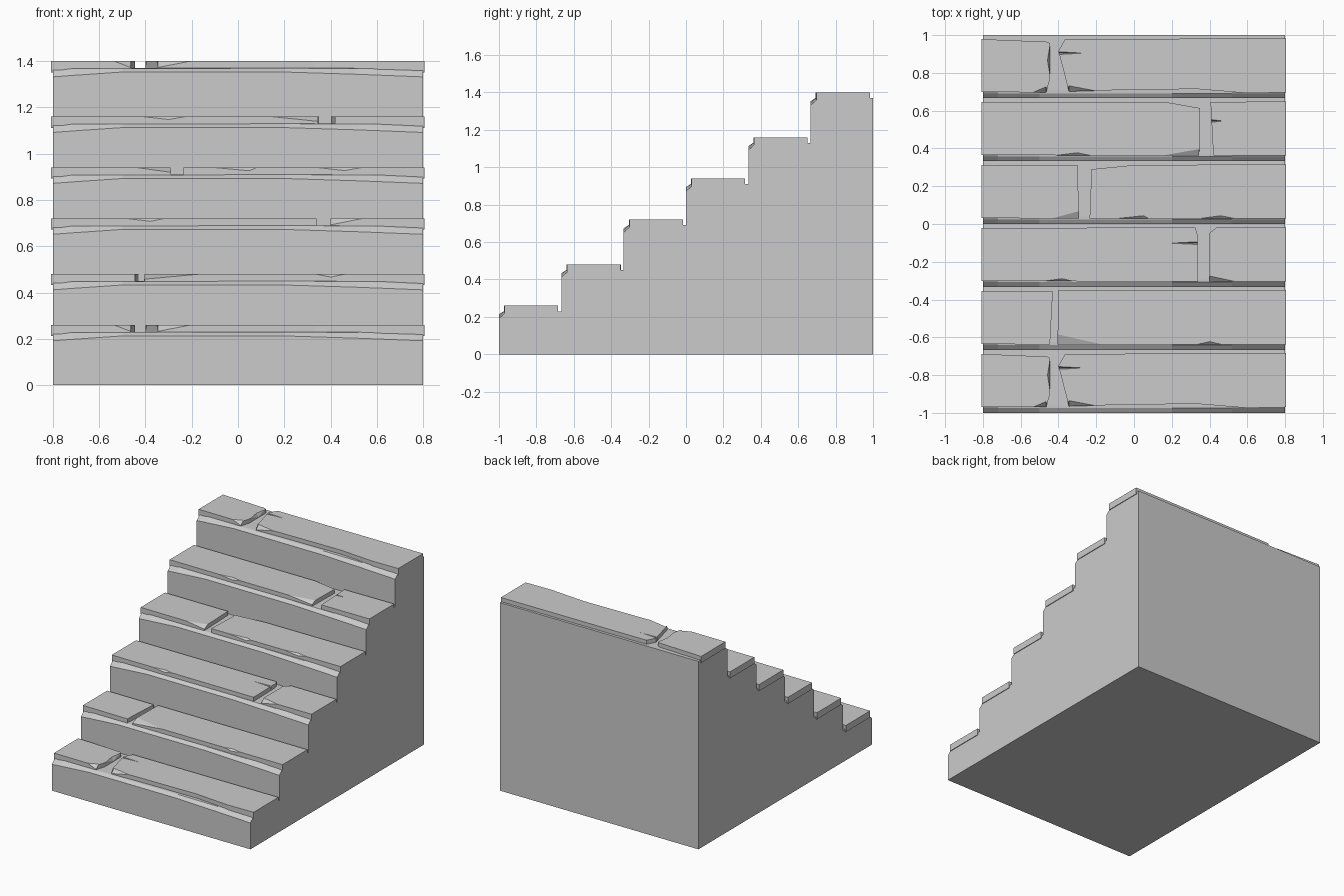
import bpy, bmesh
from mathutils import Vector

cube = bpy.data.objects.get("Cube")
if cube:
    bpy.data.objects.remove(cube)

stone = bpy.data.materials.new("grey_stone")
stone.use_nodes = True
stone.diffuse_color = (0.6, 0.6, 0.6, 1)
stone.node_tree.nodes["Principled BSDF"].inputs["Base Color"].default_value = (0.6, 0.6, 0.6, 1)

TOPS = [0.26, 0.48, 0.72, 0.94, 1.16, 1.40]
RUN = 1 / 3


def finish(name, bm):
    bmesh.ops.recalc_face_normals(bm, faces=bm.faces)
    mesh = bpy.data.meshes.new(name)
    bm.to_mesh(mesh)
    bm.free()
    mesh.materials.append(stone)
    obj = bpy.data.objects.new(name, mesh)
    bpy.context.collection.objects.link(obj)
    return obj


# Solid stair body: stepped section with a worn nosing, lofted across the width
def section(x, low, high):
    points = [(1, 0), (-1, 0)]
    for i, top in enumerate(TOPS):
        y = -1 + i * RUN
        back = y + RUN
        points += [(y, top - low), (y + 0.025, top - high),
                   (y + 0.04, top - 0.03), (back, top - 0.03)]
    return [Vector((x, y, z)) for y, z in points]


bm = bmesh.new()
stations = [(-0.8, 0.068, 0.046), (-0.72, 0.062, 0.034), (-0.5, 0.047, 0.032),
            (0.2, 0.047, 0.03), (0.52, 0.057, 0.032), (0.8, 0.068, 0.046)]
rings = [[bm.verts.new(p) for p in section(*s)] for s in stations]
for a, b in zip(rings, rings[1:]):
    for i in range(len(a)):
        j = (i + 1) % len(a)
        bm.faces.new((a[i], a[j], b[j], b[i]))
bm.faces.new(rings[0])
bm.faces.new(rings[-1])
finish("stair_body", bm)


# Wedge that knocks a chip out of a slab: a and b on the rim, p below the rim, q inside
def chip_cutter(a, b, p, q, y, top, depth):
    out = (Vector(p) - Vector(q)).normalized() * 0.04
    bm = bmesh.new()
    for (px, py), z in ((a, top), (b, top), (p, top - depth), (q, top),
                        (Vector(p) + out, top + 0.04)):
        bm.verts.new((px, y + py, z))
    bmesh.ops.convex_hull(bm, input=bm.verts)
    cutter = finish("chip_cutter", bm)
    cutter.hide_render = True
    return cutter


def slab(name, outline, step, chips):
    y, top = -1 + step * RUN, TOPS[step]
    bm = bmesh.new()
    face = bm.faces.new([bm.verts.new((px, y + py, top - 0.048)) for px, py in outline])
    grown = bmesh.ops.extrude_face_region(bm, geom=[face])["geom"]
    bmesh.ops.translate(bm, vec=(0, 0, 0.048),
                        verts=[v for v in grown if isinstance(v, bmesh.types.BMVert)])
    obj = finish(name, bm)
    cutters = [chip_cutter(*c[:4], y, top, c[4]) for c in chips]
    for c in cutters:
        mod = obj.modifiers.new("chip", 'BOOLEAN')
        mod.operation, mod.solver, mod.object = 'DIFFERENCE', 'EXACT', c
    if cutters:
        bpy.context.view_layer.update()
        graph = bpy.context.evaluated_depsgraph_get()
        obj_mesh = bpy.data.meshes.new_from_object(obj.evaluated_get(graph))
        obj.modifiers.clear()
        obj.data = obj_mesh
        for c in cutters:
            bpy.data.objects.remove(c)


# Chip kinds: on the front rim, at a front corner, and a thin crack from the joint
def front_chip(x0, x, x1, y=0.028):
    return ((x0, y), (x1, y), (x, y), (x, y + 0.016), 0.014)


def corner_chip(x, y, dx, dy, depth=0.027):
    a, b = (x, y + dy), (x + dx, y)
    return (a, b, (x, y), (x + dx / 2, y + dy / 2), depth)


def crack(x, y, dx, width=0.014):
    return ((x, y - width / 2), (x, y + width / 2), (x, y), (x + dx, y), 0.025)


# Tread slabs: joint edges run front to back, y measured from the step front
L, R, F, B = -0.807, 0.805, 0.03, 0.312
split_left = dict(
    left=[(-0.465, F), (-0.445, 0.1), (-0.445, 0.29), (-0.46, 0.298)],
    right=[(-0.345, 0.035), (-0.4, 0.25), (-0.365, B)],
    front=[(-0.1, 0.042), (0.33, 0.048), (0.6, 0.026)],
    left_chips=[corner_chip(-0.465, F, -0.07, 0.03),
                ((-0.445, 0.12), (-0.445, 0.28), (-0.445, 0.2), (-0.458, 0.2), 0.025)],
    right_chips=[corner_chip(-0.345, 0.035, 0.16, 0.03), crack(-0.397, 0.238, 0.13)])
steps = [
    split_left,
    dict(left=[(-0.445, 0.028), (-0.43, 0.31)], right=[(-0.405, 0.028), (-0.4, 0.318)],
         front=[], left_chips=[],
         right_chips=[corner_chip(-0.405, 0.028, 0.24, 0.055, 0.022),
                      front_chip(0.33, 0.4, 0.47)]),
    dict(left=[(0.34, 0.028), (0.335, 0.28), (0.325, 0.315)],
         right=[(0.4, 0.028), (0.4, 0.285), (0.44, 0.318)], front=[],
         left_chips=[front_chip(-0.5, -0.38, -0.31), crack(0.338, 0.232, -0.15)],
         right_chips=[corner_chip(0.4, 0.028, 0.14, 0.03)]),
    dict(left=[(-0.29, 0.028), (-0.3, B)], right=[(-0.235, 0.028), (-0.225, 0.29), (0, B)],
         front=[], left_chips=[corner_chip(-0.29, 0.028, -0.15, 0.04, 0.02)],
         right_chips=[front_chip(-0.1, 0.05, 0.08), front_chip(0.34, 0.46, 0.54)]),
    dict(left=[(0.345, 0.028), (0.35, 0.28), (0.17, B)],
         right=[(0.42, 0.028), (0.41, 0.22), (0.405, B)], front=[],
         left_chips=[corner_chip(0.345, 0.028, -0.2, 0.035, 0.02),
                     front_chip(-0.43, -0.3, -0.22)],
         right_chips=[crack(0.411, 0.212, 0.06)]),
    split_left,
]
for i, s in enumerate(steps):
    slab(f"tread_left_{i + 1}", [(L, 0.032)] + s["left"] + [(L, B)], i, s["left_chips"])
    # the joint edge is listed front to back, so it closes the loop reversed
    slab(f"tread_right_{i + 1}",
         s["right"][:1] + s["front"] + [(R, 0.03), (R, 0.316)] + s["right"][:0:-1],
         i, s["right_chips"])
